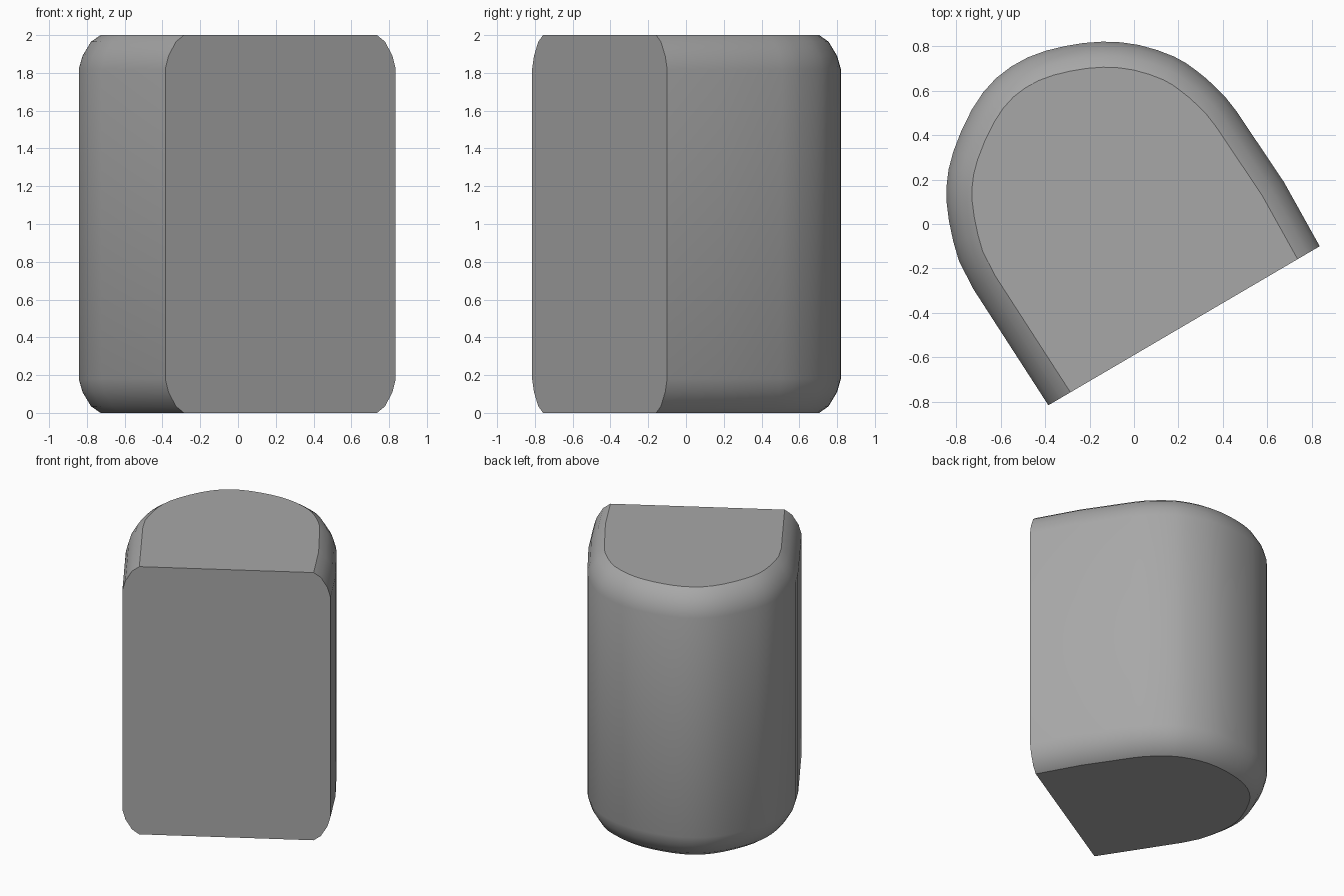
import bpy, bmesh, math
from mathutils import Vector

if "Cube" in bpy.data.objects:
    bpy.data.objects.remove(bpy.data.objects["Cube"])

# D-shaped footprint, counter-clockwise from the right end of the flat side
points = [Vector(p) for p in (
    (0.835, -0.10), (0.674, 0.189), (0.46, 0.508), (0.37, 0.612), (0.28, 0.69),
    (0.18, 0.753), (0.022, 0.805), (-0.14, 0.82), (-0.31, 0.80), (-0.476, 0.75),
    (-0.62, 0.656), (-0.728, 0.517), (-0.813, 0.324), (-0.843, 0.17),
    (-0.832, 0.013), (-0.787, -0.166), (-0.724, -0.29), (-0.385, -0.815))]

# Add a smooth midpoint between neighbours to round the curve
outline = []
for i in range(len(points) - 1):
    outline.append(points[i])
    if 2 <= i < len(points) - 3:
        a, b, c, d = points[i - 1:i + 3]
        outline.append((9 * (b + c) - a - d) / 16)
outline.append(points[-1])
flat_dir = (outline[0] - outline[-1]).normalized()


def outward(i):
    # The two flat-side corners slide along the flat face, which has no bevel
    if i == 0:
        return flat_dir
    if i == len(outline) - 1:
        return -flat_dir
    t = (outline[i + 1] - outline[i]).normalized() + (outline[i] - outline[i - 1]).normalized()
    return Vector((t.y, -t.x)).normalized()


normals = [outward(i) for i in range(len(outline))]

# Rounded rim section: (inset, distance from the end cap)
rim = [(0.115, 0.0), (0.065, 0.035), (0.02, 0.11), (0.0, 0.18)]
section = rim + [(d, 2.0 - z) for d, z in reversed(rim)]

bm = bmesh.new()
rings = []
for inset, z in section:
    rings.append([bm.verts.new((*(p - n * inset), z)) for p, n in zip(outline, normals)])

# Curved wall and rounded rims
for low, high in zip(rings, rings[1:]):
    for i in range(len(outline) - 1):
        bm.faces.new((low[i], low[i + 1], high[i + 1], high[i]))

# End caps and flat front face
bm.faces.new(rings[0])
bm.faces.new(rings[-1])
bm.faces.new([r[0] for r in rings] + [r[-1] for r in reversed(rings)])
bmesh.ops.recalc_face_normals(bm, faces=bm.faces)

mesh = bpy.data.meshes.new("rounded_block")
bm.to_mesh(mesh)
bm.free()

# Dark grey surface
grey = bpy.data.materials.new("dark_grey")
grey.diffuse_color = (0.39, 0.39, 0.39, 1.0)
grey.use_nodes = True
grey.node_tree.nodes["Principled BSDF"].inputs["Base Color"].default_value = grey.diffuse_color
mesh.materials.append(grey)

block = bpy.data.objects.new("rounded_block", mesh)
bpy.context.collection.objects.link(block)
bpy.context.view_layer.objects.active = block
block.select_set(True)
bpy.ops.object.shade_smooth_by_angle(angle=math.radians(30))
